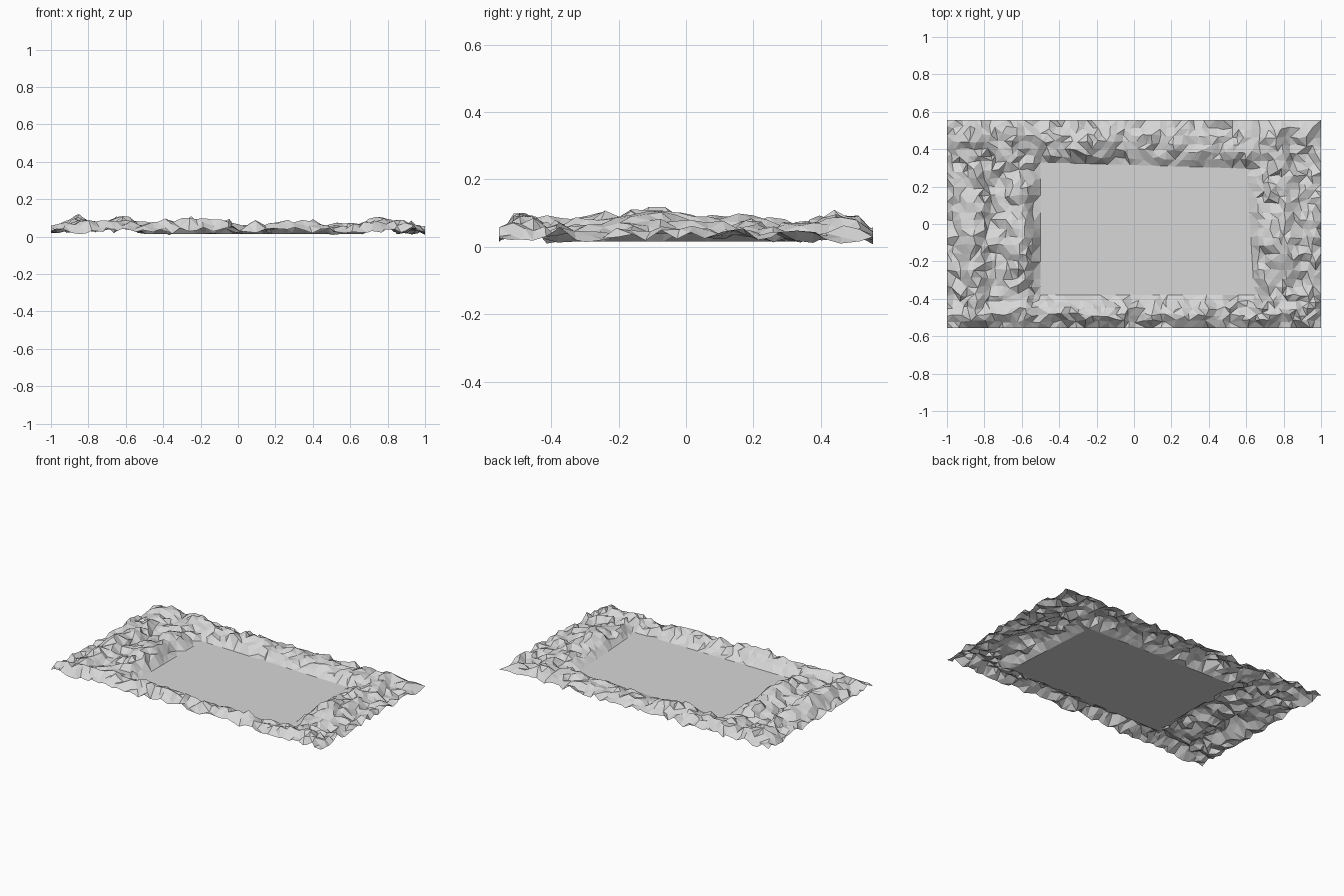
import bpy, bmesh, random
from mathutils import Vector, noise

random.seed(7)
cube = bpy.data.objects.get("Cube")
if cube:
    bpy.data.objects.remove(cube, do_unlink=True)

# Main dimensions
HALF_X, HALF_Y, FLOOR_Z = 1.0, 0.555, 0.015
X0, X1, Y0, Y1 = -0.50, 0.62, -0.38, 0.33

# Cross-sections of the surrounding ridges: (position, height)
ACROSS_X = [(-1, .04), (-.92, .06), (-.84, .095), (-.77, .045), (-.72, .06), (-.63, .095),
            (-.57, .075), (X0, FLOOR_Z), (X1, FLOOR_Z), (.71, .075), (.8, .07), (.9, .04), (1, .055)]
ACROSS_Y = [(-.555, .035), (-.5, .085), (-.45, .07), (Y0, FLOOR_Z),
            (Y1, FLOOR_Z), (.38, .055), (.46, .075), (.555, .025)]
# Crest strength along each direction
ALONG_X = [(-1, 1), (-.45, .9), (-.25, 1.3), (0, .75), (.25, 1), (.5, .8), (.7, 1), (1, 1)]
ALONG_Y = [(-.555, 1), (-.38, .75), (-.1, 1.25), (.1, .9), (.32, .75), (.45, 1.1), (.555, 1)]


def lerp(profile, t):
    for (a, u), (b, v) in zip(profile, profile[1:]):
        if t <= b:
            return u + (v - u) * (t - a) / (b - a)
    return profile[-1][1]


def spaced(stops, counts):
    line = [stops[0]]
    for a, b, n in zip(stops, stops[1:], counts):
        line += [a + (b - a) * (i + 1) / n for i in range(n)]
    return line


def height(x, y):
    side = lerp(ACROSS_X, x) * lerp(ALONG_Y, y)
    end = lerp(ACROSS_Y, y) * lerp(ALONG_X, x)
    z = max(side, end)
    # Outer borders drop back down
    border = min((HALF_X - abs(x)) / .08, (HALF_Y - abs(y)) / .05, 1)
    z = .035 + (z - .035) * max(border, 0)
    # Shallow pit in the back corner
    z -= .05 * max(0, 1 - Vector((x - .9, y - .42)).length / .12)
    z += .02 * noise.noise(Vector((x * 9, y * 9, 3)))
    z += random.uniform(-.017, .017)
    return min(max(z, 0), .135)


# Grid lines follow the floor outline
xs = spaced([-HALF_X, X0, X1, HALF_X], [13, 28, 10])
ys = spaced([-HALF_Y, Y0, Y1, HALF_Y], [5, 16, 6])
bm = bmesh.new()
rows = []
for y in ys:
    row = []
    for x in xs:
        on_floor = X0 - .001 < x < X1 + .001 and Y0 - .001 < y < Y1 + .001
        px, py = x, y
        if on_floor:
            z = FLOOR_Z
        else:
            if abs(x) < HALF_X - .001:
                px += random.uniform(-.014, .014)
            if abs(y) < HALF_Y - .001:
                py += random.uniform(-.009, .009)
            z = height(px, py)
        # Slight skew of the floor outline
        px -= .06 * y * max(0, 1 - abs(x - X1) / .38)
        if x > X0:
            py -= .03 * (x - X0) * max(0, 1 - abs(y - Y1) / .225)
        row.append(bm.verts.new((px, py, z)))
    rows.append(row)

floor_faces, rim_faces = [], []
for j in range(len(ys) - 1):
    for i in range(len(xs) - 1):
        face = bm.faces.new((rows[j][i], rows[j][i + 1], rows[j + 1][i + 1], rows[j + 1][i]))
        inside = X0 - .001 < xs[i] < X1 - .001 and Y0 - .001 < ys[j] < Y1 - .001
        (floor_faces if inside else rim_faces).append(face)

# Faceted rocky ridges around one flat floor
bmesh.ops.triangulate(bm, faces=rim_faces, quad_method='SHORT_EDGE')
bmesh.ops.dissolve_faces(bm, faces=floor_faces, use_verts=False)

mesh = bpy.data.meshes.new("rocky_basin")
bm.to_mesh(mesh)
bm.free()
basin = bpy.data.objects.new("rocky_basin", mesh)
bpy.context.collection.objects.link(basin)

# Stone colour
stone = bpy.data.materials.new("light_grey_stone")
stone.use_nodes = True
grey = (.68, .68, .68, 1)
stone.diffuse_color = grey
stone.node_tree.nodes["Principled BSDF"].inputs["Base Color"].default_value = grey
mesh.materials.append(stone)
